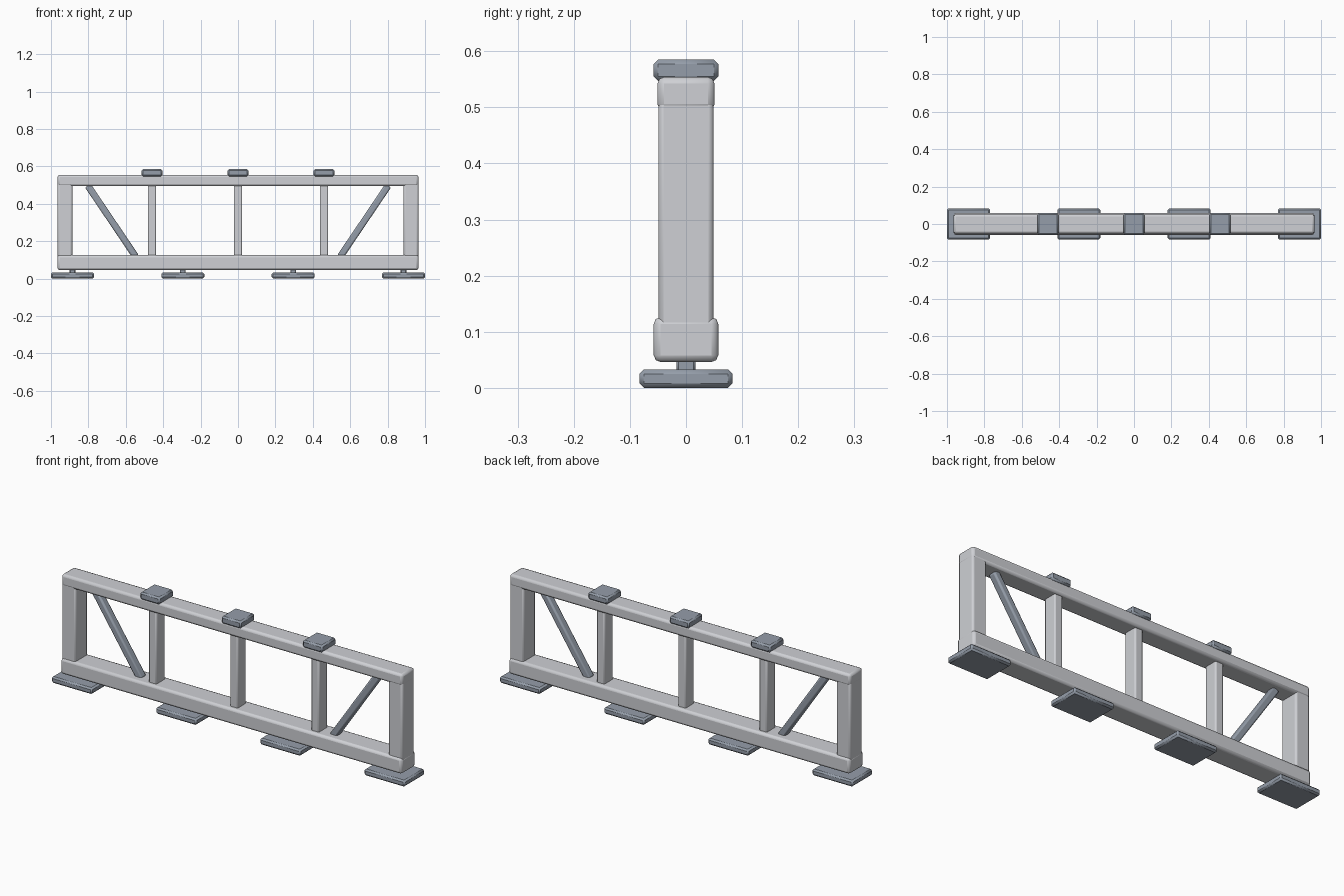
import bpy
from math import atan2, hypot

if "Cube" in bpy.data.objects:
    bpy.data.objects.remove(bpy.data.objects["Cube"])


def material(name, rgb):
    m = bpy.data.materials.new(name)
    m.diffuse_color = (*rgb, 1)
    m.use_nodes = True
    m.node_tree.nodes["Principled BSDF"].inputs["Base Color"].default_value = m.diffuse_color
    return m


FRAME = material("light_metal", (0.62, 0.63, 0.66))
FITTING = material("dark_metal", (0.30, 0.34, 0.40))


def bar(name, center, size, bevel, mat, segments=2, tilt=0):
    """Bevelled box, optionally tilted in the xz plane."""
    bpy.ops.mesh.primitive_cube_add(size=1, location=center)
    ob = bpy.context.object
    ob.name = name
    ob.scale = size
    bpy.ops.object.transform_apply(location=False, rotation=False, scale=True)
    ob.rotation_euler.y = tilt
    mod = ob.modifiers.new("bevel", "BEVEL")
    mod.width = bevel
    mod.segments = segments
    ob.data.materials.append(mat)
    bpy.ops.object.shade_smooth_by_angle()
    return ob


# Long rails
bar("bottom_rail", (0, 0, 0.086), (1.93, 0.115, 0.08), 0.012, FRAME)
bar("top_rail", (0, 0, 0.524), (1.93, 0.102, 0.06), 0.012, FRAME)

# End posts and diagonal braces, mirrored left and right
for side, s in (("left", -1), ("right", 1)):
    bar(f"{side}_end_post", (s * 0.925, 0, 0.31), (0.078, 0.098, 0.44), 0.009, FRAME)
    x0, z0, x1, z1 = 0.545, 0.115, 0.803, 0.497
    dx, dz = s * (x1 - x0), z1 - z0
    bar(f"{side}_brace", (s * (x0 + x1) / 2, 0, (z0 + z1) / 2),
        (0.036, 0.04, hypot(dx, dz)), 0.008, FITTING, tilt=atan2(dx, dz))

# Inner posts with the caps above them
for i, x in enumerate((-0.46, 0, 0.46)):
    bar(f"inner_post_{i + 1}", (x, 0, 0.31), (0.045, 0.07, 0.40), 0.007, FRAME)
    bar(f"top_cap_{i + 1}", (x, 0, 0.566), (0.112, 0.116, 0.038), 0.008, FITTING, 1)

# Feet on short stems
for i, x in enumerate((-0.885, -0.295, 0.295, 0.885)):
    bar(f"foot_{i + 1}", (x, 0, 0.0165), (0.23, 0.166, 0.033), 0.008, FITTING, 1)
    bar(f"foot_stem_{i + 1}", (x, 0, 0.04), (0.03, 0.034, 0.03), 0.004, FITTING, 1)
